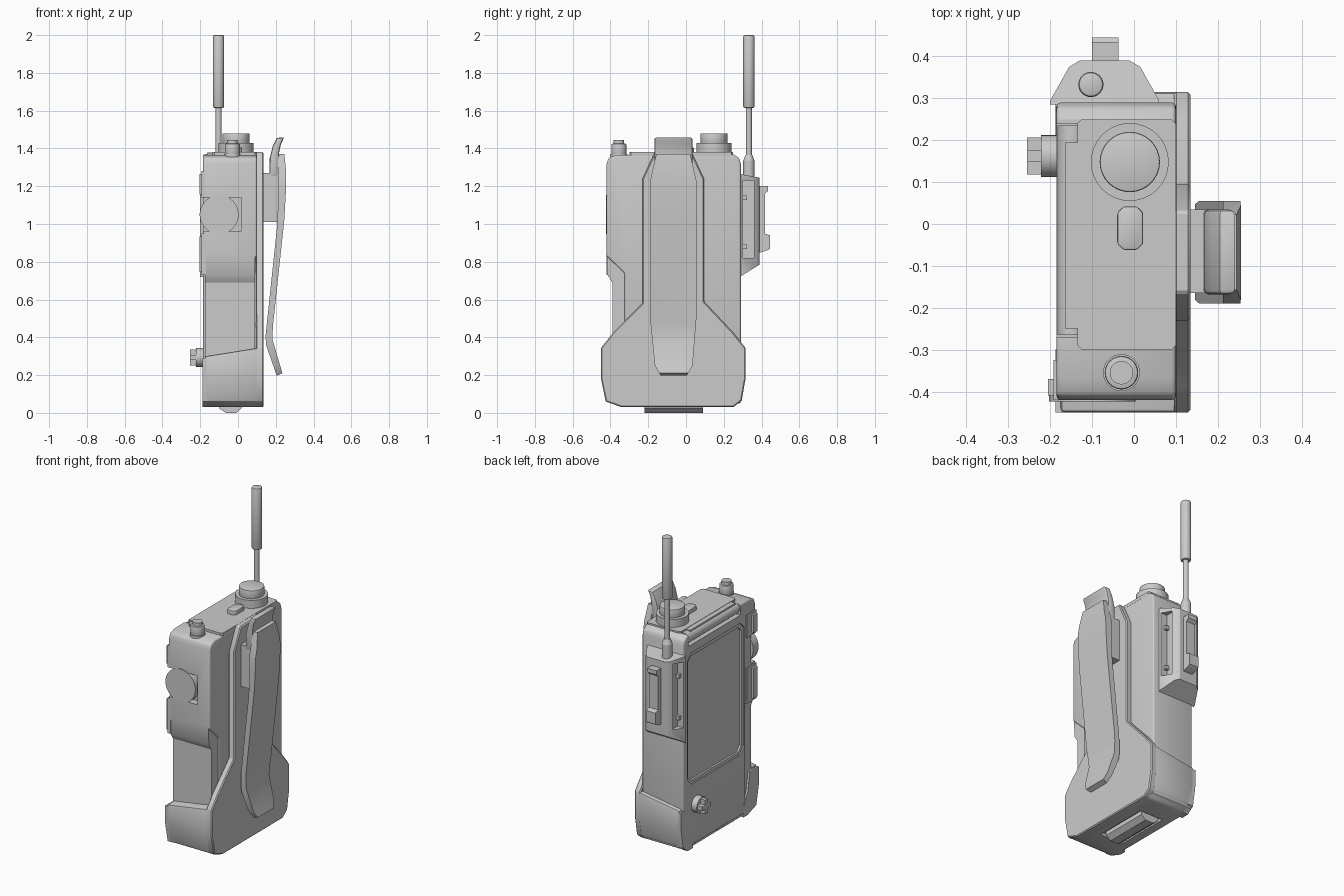
import bpy, bmesh, math
from mathutils import Matrix, Vector

old = bpy.data.objects.get("Cube")
if old:
    bpy.data.objects.remove(old, do_unlink=True)

grey = bpy.data.materials.new("plain_grey")
grey.use_nodes = True
grey.diffuse_color = (0.6, 0.6, 0.6, 1)
grey.node_tree.nodes["Principled BSDF"].inputs["Base Color"].default_value = (0.6, 0.6, 0.6, 1)
parts = []


def finish(name, bm):
    bmesh.ops.recalc_face_normals(bm, faces=bm.faces)
    me = bpy.data.meshes.new(name)
    bm.to_mesh(me)
    bm.free()
    me.materials.append(grey)
    ob = bpy.data.objects.new(name, me)
    bpy.context.collection.objects.link(ob)
    parts.append(ob)
    return ob


def extrude(name, axis, pts, a, b, shape=None):
    """Extrude a 2D outline along an axis; shape() may move the points."""
    bm = bmesh.new()
    rings = []
    for t in (a, b):
        ring = []
        for p, q in pts:
            co = {"x": (t, p, q), "y": (p, t, q), "z": (p, q, t)}[axis]
            ring.append(bm.verts.new(shape(Vector(co)) if shape else co))
        rings.append(ring)
        bm.faces.new(ring)
    n = len(pts)
    for i in range(n):
        j = (i + 1) % n
        bm.faces.new((rings[0][i], rings[0][j], rings[1][j], rings[1][i]))
    return finish(name, bm)


def box(name, xs, ys, zs):
    (y0, y1), (z0, z1) = ys, zs
    return extrude(name, "x", [(y0, z0), (y1, z0), (y1, z1), (y0, z1)], *xs)


def cyl(name, axis, centre, r, a, b, r2=None, seg=32):
    """Cylinder along an axis from a to b."""
    bm = bmesh.new()
    bmesh.ops.create_cone(bm, cap_ends=True, segments=seg, radius1=r,
                          radius2=r if r2 is None else r2, depth=b - a)
    p, q = centre
    m = (a + b) / 2
    loc = {"x": (m, p, q), "y": (p, m, q), "z": (p, q, m)}[axis]
    rot = {"x": Matrix.Rotation(math.pi / 2, 4, "Y"),
           "y": Matrix.Rotation(-math.pi / 2, 4, "X"), "z": Matrix()}[axis]
    bm.transform(Matrix.Translation(loc) @ rot)
    return finish(name, bm)


def bake(ob):
    dg = bpy.context.evaluated_depsgraph_get()
    me = bpy.data.meshes.new_from_object(ob.evaluated_get(dg))
    ob.modifiers.clear()
    ob.data = me


def bevel(ob, width, seg=2, angle=35):
    m = ob.modifiers.new("bevel", "BEVEL")
    m.width, m.segments = width, seg
    m.limit_method, m.angle_limit = "ANGLE", math.radians(angle)
    bake(ob)
    return ob


def cut(ob, cutter, op="DIFFERENCE"):
    m = ob.modifiers.new("cut", "BOOLEAN")
    m.object, m.operation, m.solver = cutter, op, "EXACT"
    bake(ob)
    parts.remove(cutter)
    bpy.data.objects.remove(cutter, do_unlink=True)
    return ob


def chamfered(y0, y1, z0, z1, c):
    return [(y0 + c, z0), (y1 - c, z0), (y1, z0 + c), (y1, z1 - c),
            (y1 - c, z1), (y0 + c, z1), (y0, z1 - c), (y0, z0 + c)]


# Main shell with screen recess, roller notch and wheel pocket
shell = extrude("main_shell", "x", [
    (-.325, .05), (-.325, .74), (-.42, .83), (-.42, 1.32), (-.41, 1.35), (-.37, 1.365),
    (.25, 1.37), (.28, 1.35), (.29, 1.32), (.29, .05)], -.185, .1)
bevel(shell, .01, 3)
cut(shell, extrude("cutter", "x", chamfered(-.31, .25, .43, 1.25, .04), -.25, -.178))
cut(shell, extrude("cutter", "x", chamfered(-.29, .235, .45, 1.225, .03), -.25, -.166))
cut(shell, box("cutter", (-.25, -.13), (-.27, .24), (1.30, 1.5)))
cut(shell, box("cutter", (-.2, .015), (-.5, -.375), (.96, 1.14)))

# Stepped-in core on the narrow front side
extrude("lower_core", "x", [(-.39, .05), (-.39, .69), (-.415, .73), (-.42, .84),
                            (-.3, .84), (-.3, .05)], -.175, .09)
cyl("top_roller", "y", (-.148, 1.338), .035, -.265, .235)
extrude("top_plate", "z", chamfered(-.135, .1, -.3, .25, .01), 1.36, 1.38)
box("top_rail", (-.165, -.112), (-.25, .195), (1.35, 1.378))

# Bumper around the bottom, its upper edge falling towards the screen side
def slope(v):
    if v.z > .3 and v.x < 0:
        v.z -= .045
    return v

low = [(-.45, .345), (-.45, .18), (-.425, .06), (-.34, .03), (.25, .03),
       (.295, .065), (.315, .18), (.315, .345)]
bumper = bevel(extrude("bumper", "x", low, -.175, .11, slope), .01)
cut(bumper, box("cutter", (-.115, .045), (-.24, .11), (0, .05)))
extrude("bumper_corner_front", "x", [(-.45, .29), (-.45, .18), (-.425, .06), (-.34, .03),
        (-.3, .03), (-.3, .1), (-.34, .17), (-.36, .29)], -.187, -.15)
extrude("bumper_corner_rear", "x", [(.315, .29), (.315, .18), (.295, .065), (.25, .03),
        (.2, .03), (.2, .06), (.27, .12), (.28, .29)], -.187, -.15)
extrude("bottom_contact", "y", [(-.1, .05), (-.1, .025), (-.065, 0), (-.01, 0),
                                (.02, .025), (.02, .05)], -.22, .09)

# Back plate: wide base with a narrow spine
back = extrude("back_plate", "x", low + [
    (.25, .425), (.095, .59), (.095, 1.24), (.03, 1.38), (-.165, 1.38), (-.23, 1.24),
    (-.23, .58), (-.39, .42)], .095, .135)
bevel(back, .006, 1)

# Belt clip, its outline trimmed to the tapered shape
clip = extrude("belt_clip", "y", [
    (.245, 1.37), (.255, 1.28), (.254, 1.18), (.245, 1.02), (.185, .46), (.182, .39),
    (.235, .21), (.205, .197), (.148, .36), (.146, .41), (.206, .98), (.212, 1.1),
    (.212, 1.37)], -.3, .2)
cut(clip, extrude("cutter", "x", [
    (-.155, 1.38), (-.19, 1.23), (-.19, .5), (-.165, .25), (-.13, .19), (0, .19),
    (.035, .25), (.055, .5), (.055, 1.23), (.02, 1.38)], .1, .3), "INTERSECT")
box("clip_bracket", (.13, .22), (-.165, .035), (1.01, 1.27))
tongue = extrude("clip_tongue", "y", [
    (.165, 1.25), (.168, 1.35), (.183, 1.41), (.205, 1.455), (.245, 1.46),
    (.228, 1.425), (.218, 1.38), (.215, 1.25)], -.168, .035)
bevel(tongue, .012, 2, 60)

# Rear antenna housing with slots in its slanted sides
def housing_ends(v):
    rear = (v.y - .285) / .105
    v.z += .065 * rear if v.z < 1 else -.02 * rear
    return v

housing = extrude("antenna_housing", "z", [
    (-.2, .285), (-.2, .295), (-.155, .375), (-.13, .39), (-.01, .39), (.015, .375),
    (.06, .295), (.06, .285)], .72, 1.265, housing_ends)
for side in ((-.3, -.155), (.012, .2)):
    cut(housing, box("cutter", side, (.303, .36), (.82, 1.23)))
for x in (-.165, .022):
    for z in (.88, 1.14):
        box("slot_catch", (x - .012, x + .012), (.3, .322), (z - .012, z + .012))
extrude("rear_latch", "x", [
    (.38, 1.2), (.435, 1.2), (.435, 1.175), (.417, 1.16), (.417, .95), (.445, .94),
    (.445, .87), (.43, .86), (.38, .845)], -.1, -.037)

# Antenna
mast = (-.103, .333)
cyl("antenna_base", "z", mast, .03, 1.22, 1.335)
cyl("antenna_collar", "z", mast, .03, 1.335, 1.365, .018)
cyl("antenna_rod", "z", mast, .016, 1.36, 1.62)
bevel(cyl("antenna_tip", "z", mast, .03, 1.615, 2.0), .008)

# Controls on the top
cyl("large_knob_base", "z", (-.01, .148), .093, 1.37, 1.43)
bevel(cyl("large_knob", "z", (-.01, .148), .072, 1.42, 1.48), .005)
button = extrude("top_button", "z", chamfered(-.04, .022, -.062, .042, .015), 1.37, 1.405)
bevel(button, .005)
cyl("small_knob_base", "z", (-.03, -.355), .044, 1.35, 1.37)
bevel(cyl("small_knob", "z", (-.03, -.355), .04, 1.36, 1.425), .006)
cyl("small_knob_cap", "z", (-.03, -.355), .028, 1.42, 1.445)

# Thumb wheel and guards on the front edge
cyl("thumb_wheel", "y", (-.1, 1.05), .103, -.424, -.372, seg=48)
for z0, z1 in ((1.14, 1.28), (.73, .95)):
    box("wheel_guard", (-.192, -.17), (-.42, -.325), (z0, z1))
    box("guard_lip", (-.205, -.18), (-.41, -.37), (z0 + .015, z1 - .015))

# Screen-side knob with crossed grip
cyl("side_knob", "x", (.162, .293), .05, -.222, -.175)
box("knob_grip_wide", (-.255, -.215), (.118, .206), (.28, .306))
box("knob_grip_tall", (-.255, -.215), (.149, .175), (.25, .336))

# Smooth shading on curved parts, sharp edges kept
bpy.ops.object.select_all(action="DESELECT")
for ob in parts:
    ob.select_set(True)
bpy.context.view_layer.objects.active = parts[0]
bpy.ops.object.shade_smooth_by_angle(angle=math.radians(30))
